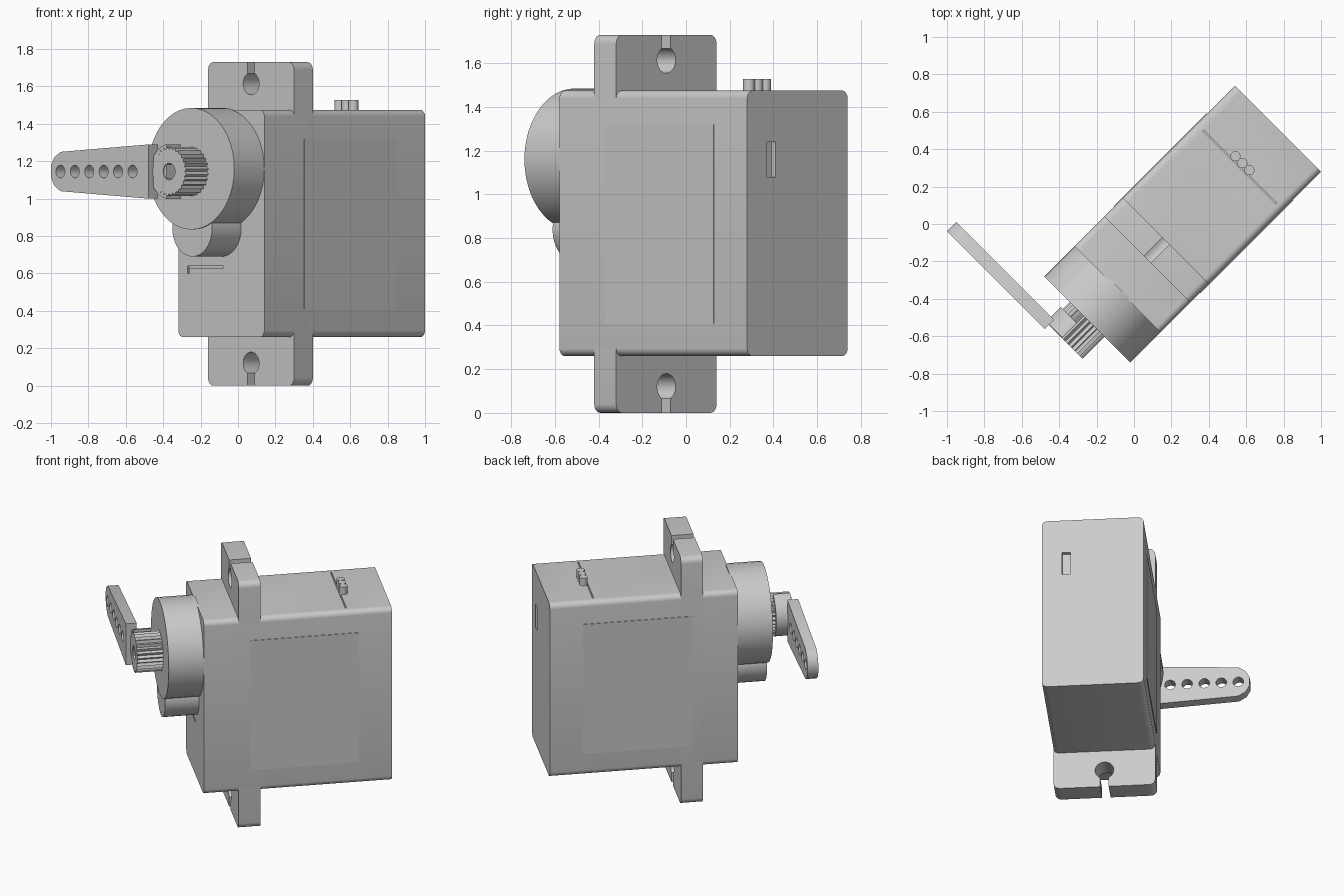
import bpy, bmesh
from math import sin, cos, pi, radians
from mathutils import Matrix

if "Cube" in bpy.data.objects:
    bpy.data.objects.remove(bpy.data.objects["Cube"], do_unlink=True)

grey = bpy.data.materials.new("plain_grey")
grey.use_nodes = True
GREY = (0.6, 0.6, 0.6, 1)
grey.diffuse_color = GREY
grey.node_tree.nodes["Principled BSDF"].inputs["Base Color"].default_value = GREY

TURN = radians(-45)        # the whole unit is turned about the vertical
CX = 0.184                 # centre of the body's width
HALF = 0.325               # half the body's width
SHAFT_Z = 1.145


def finish(name, bm, smooth=True):
    bmesh.ops.recalc_face_normals(bm, faces=bm.faces)
    mesh = bpy.data.meshes.new(name)
    bm.to_mesh(mesh)
    bm.free()
    obj = bpy.data.objects.new(name, mesh)
    bpy.context.collection.objects.link(obj)
    mesh.materials.append(grey)
    obj.rotation_euler.z = TURN
    bpy.context.view_layer.update()
    if smooth:
        shade(obj)
    return obj


def shade(obj):
    bpy.ops.object.select_all(action='DESELECT')
    obj.select_set(True)
    bpy.context.view_layer.objects.active = obj
    bpy.ops.object.shade_smooth_by_angle(angle=radians(30))


def prism(name, outline, y0, y1, smooth=True):
    """Extrude an (x, z) outline from y0 to y1."""
    bm = bmesh.new()
    face = bm.faces.new([bm.verts.new((x, y0, z)) for x, z in outline])
    ext = bmesh.ops.extrude_face_region(bm, geom=[face])
    moved = [v for v in ext["geom"] if isinstance(v, bmesh.types.BMVert)]
    bmesh.ops.translate(bm, verts=moved, vec=(0, y1 - y0, 0))
    return finish(name, bm, smooth)


def arc(x, z, r, a0=0, a1=360, n=32):
    """Arc points; a full turn leaves out the repeated end point."""
    last = n if a1 - a0 == 360 else n + 1
    step = radians(a1 - a0) / n
    return [(x + r * cos(radians(a0) + i * step),
             z + r * sin(radians(a0) + i * step)) for i in range(last)]


def rounded(x0, x1, z0, z1, r):
    pts = []
    for x, z, a in ((x1 - r, z1 - r, 0), (x0 + r, z1 - r, 90),
                    (x0 + r, z0 + r, 180), (x1 - r, z0 + r, 270)):
        pts += arc(x, z, r, a, a + 90, 5)
    return pts


def rect(x0, x1, z0, z1):
    return [(x0, z0), (x1, z0), (x1, z1), (x0, z1)]


def cut(obj, cutter):
    mod = obj.modifiers.new("cut", 'BOOLEAN')
    mod.object = cutter
    mod.operation = 'DIFFERENCE'
    mod.solver = 'EXACT'
    bpy.context.view_layer.objects.active = obj
    bpy.ops.object.modifier_apply(modifier=mod.name)
    bpy.data.objects.remove(cutter, do_unlink=True)


# Main case
x0, x1 = CX - HALF, CX + HALF
case = prism("case", rounded(x0, x1, 0.26, 1.475, 0.035), -0.31, 0.905)
cut(case, prism("socket_cutter", rect(0.325, 0.38, 1.08, 1.24), 0.88, 0.95, False))
cut(case, prism("seam_cutter", rect(-0.09, 0.46, 1.45, 1.55), 0.612, 0.62, False))
cut(case, prism("front_groove_cutter", rect(-0.07, 0.2, 0.63, 0.64), -0.35, -0.3, False))
cut(case, prism("front_notch_cutter", rect(-0.07, -0.06, 0.6, 0.635), -0.35, -0.3, False))
shade(case)

# Thin label panels on both sides
for name, x, out in (("left_label", x1, 0.004), ("right_label", x0, -0.004)):
    prism(name, rect(min(x, x + out), max(x, x + out), 0.41, 1.32), -0.01, 0.69, False)

# Mounting tabs with a screw hole and an open slot at each end
flange = prism("mounting_tabs", rounded(x0, x1, 0, 1.73, 0.04), -0.085, 0.057)
for hole_z, s0, s1 in ((0.12, -0.05, 0.12), (1.615, 1.615, 1.78)):
    cut(flange, prism("hole_cutter", arc(CX, hole_z, 0.06, n=24), -0.2, 0.2))
    cut(flange, prism("slot_cutter", rect(CX - 0.027, CX + 0.027, s0, s1), -0.2, 0.2, False))
shade(flange)

# Gear housing: one large and one small round boss
prism("gear_housing", arc(CX, 1.16, HALF, n=48), -0.537, -0.3)
prism("idler_housing", arc(CX, 0.84, 0.15), -0.53, -0.3)

# Splined output shaft with a screw hole
teeth = 28
spline = []
for i in range(teeth * 2):
    r = 0.132 if i % 2 else 0.118
    a = pi * i / teeth
    spline.append((CX + r * cos(a), SHAFT_Z + r * sin(a)))
shaft = prism("output_shaft", spline, -0.705, -0.53, False)
cut(shaft, prism("screw_cutter", arc(CX, SHAFT_Z, 0.045, n=20), -0.75, -0.62))

# Horn: tapered blade with a row of holes
upper = [(0.06, 0.145), (-0.608, 0.105), (-0.655, 0.075), (-0.68, 0.03)]
outline = [(x, SHAFT_Z + h) for x, h in upper]
outline += [(x, SHAFT_Z - h) for x, h in reversed(upper)]
horn = prism("horn_blade", outline, -0.735, -0.665, False)
for i in range(6):
    x = -0.608 + i * 0.109
    cut(horn, prism("horn_hole_cutter", arc(x, SHAFT_Z, 0.034, n=20), -0.8, -0.6))
shade(horn)

# Horn collar gripping one side of the shaft
prism("horn_collar", arc(CX, SHAFT_Z, 0.148, 100, 260, 20), -0.7, -0.59)

# Three wire pins on top
for i in range(3):
    bm = bmesh.new()
    bmesh.ops.create_cone(bm, cap_ends=True, segments=16, radius1=0.027, radius2=0.027,
                          depth=0.1,
                          matrix=Matrix.Translation((0.127 + i * 0.053, 0.64, 1.477)))
    finish("wire_pin_%d" % (i + 1), bm)
